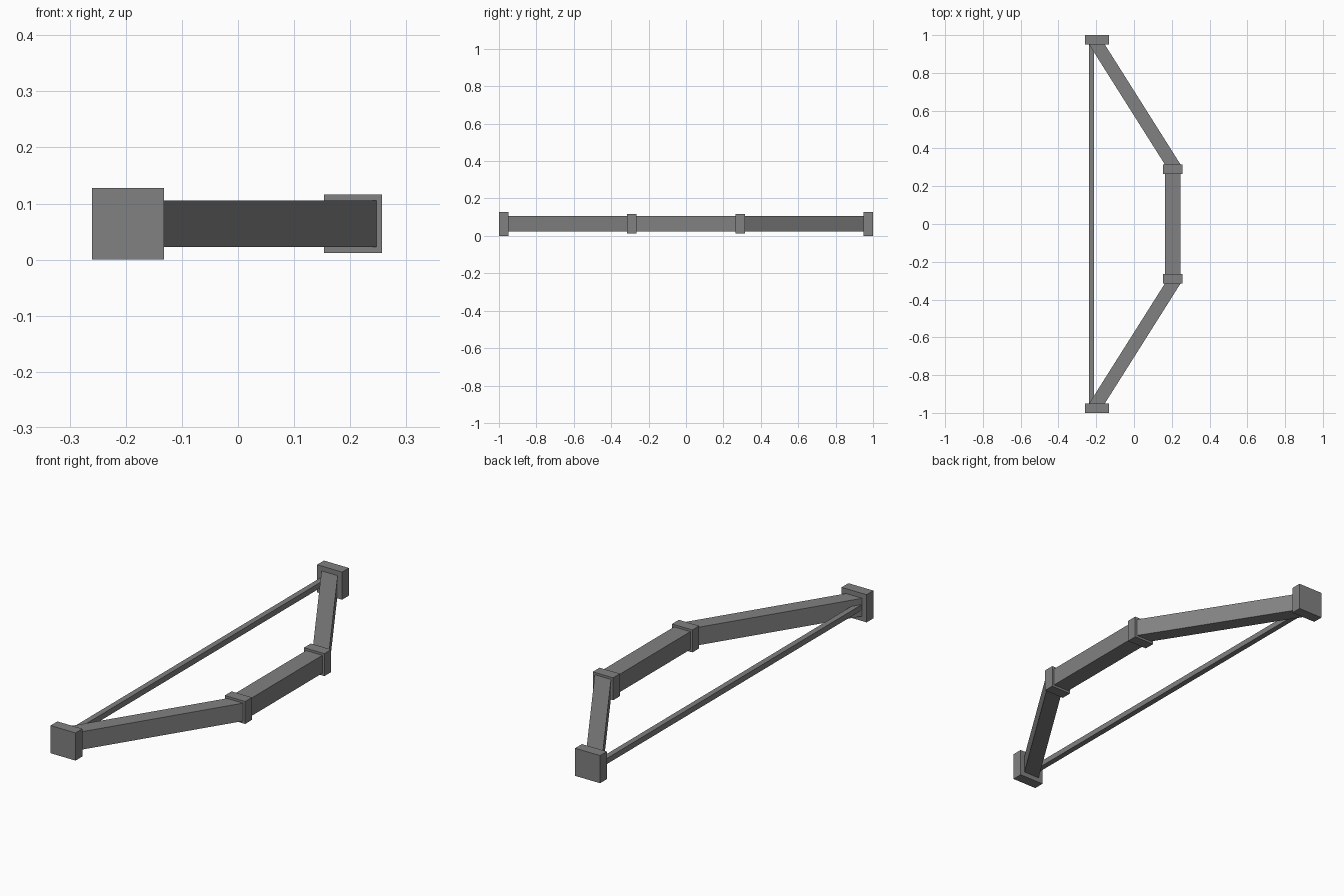
import bpy
import bmesh

cube = bpy.data.objects.get("Cube")
if cube:
    bpy.data.objects.remove(cube, do_unlink=True)

grey = bpy.data.materials.new("dark_grey")
grey.use_nodes = True
colour = (0.22, 0.22, 0.22, 1)
grey.diffuse_color = colour
grey.node_tree.nodes["Principled BSDF"].inputs["Base Color"].default_value = colour

MID_Z = 0.064
TIP_X, GRIP_X = -0.196, 0.205


def beam(name, start, end, size):
    """Square bar between two (x, y) points, with both ends cut square to y."""
    bm = bmesh.new()
    bmesh.ops.create_cube(bm, size=1)
    for v in bm.verts:
        x, y = start if v.co.y < 0 else end
        v.co = (x + v.co.x * size, y, MID_Z + v.co.z * size)
    bmesh.ops.recalc_face_normals(bm, faces=bm.faces)
    mesh = bpy.data.meshes.new(name)
    bm.to_mesh(mesh)
    bm.free()
    mesh.materials.append(grey)
    obj = bpy.data.objects.new(name, mesh)
    bpy.context.collection.objects.link(obj)


# Straight grip and string
beam("grip", (GRIP_X, -0.29), (GRIP_X, 0.29), 0.083)
beam("string", (-0.224, -0.96), (-0.224, 0.96), 0.026)

# Mirrored limbs, grip collars and tip blocks
for side, s in (("front", -1), ("back", 1)):
    beam(f"{side}_limb", *sorted([(GRIP_X, 0.315 * s), (TIP_X, 0.95 * s)],
                                 key=lambda p: p[1]), 0.083)
    beam(f"{side}_collar", (GRIP_X, 0.29 * s - 0.025), (GRIP_X, 0.29 * s + 0.025), 0.104)
    beam(f"{side}_tip", (TIP_X, 0.975 * s - 0.025), (TIP_X, 0.975 * s + 0.025), 0.128)
